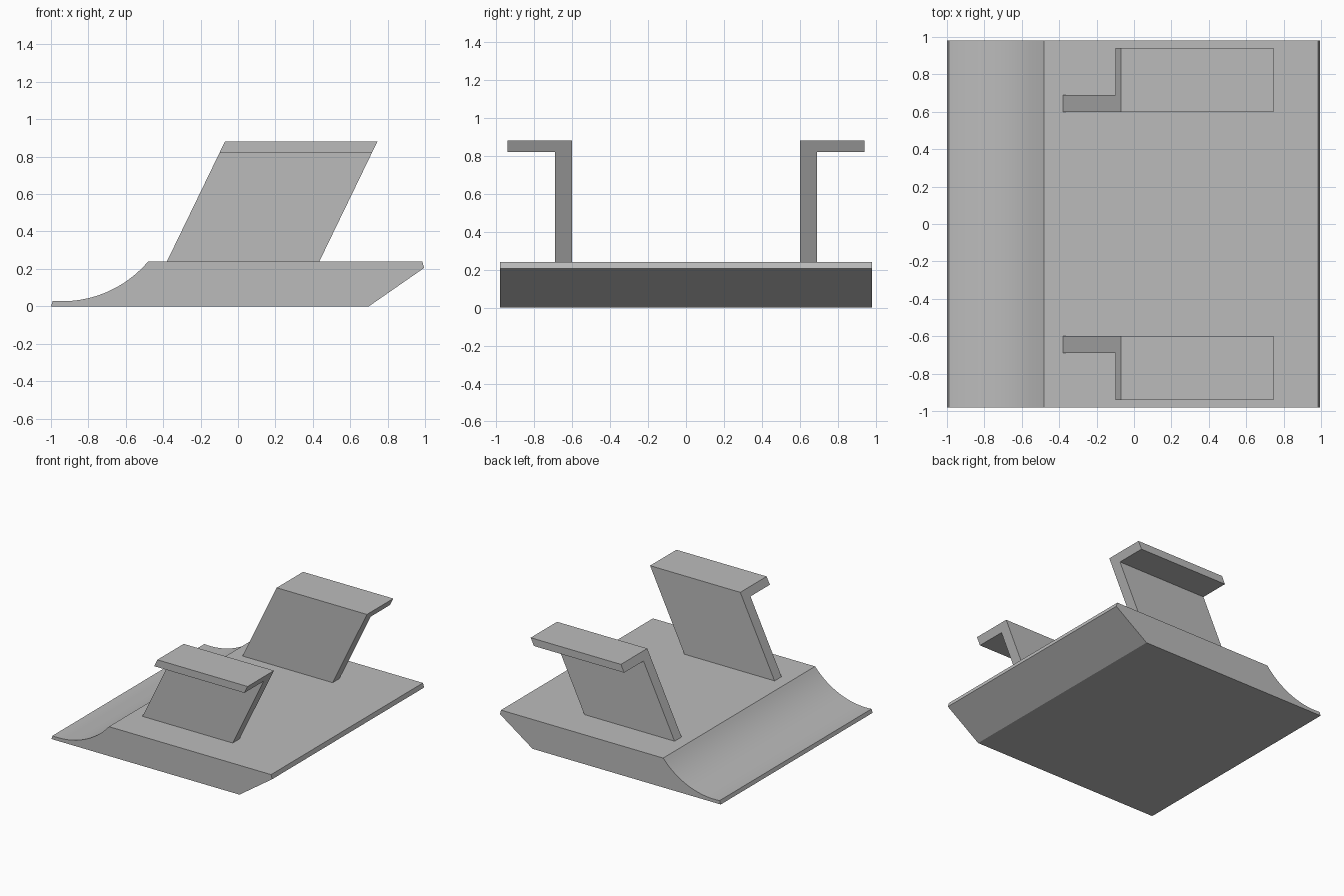
import bpy
import bmesh
import math
from mathutils import Vector

cube = bpy.data.objects.get("Cube")
if cube:
    bpy.data.objects.remove(cube, do_unlink=True)

grey = bpy.data.materials.new("plain grey")
grey.use_nodes = True
colour = (0.5, 0.5, 0.5, 1)
grey.diffuse_color = colour
grey.node_tree.nodes["Principled BSDF"].inputs["Base Color"].default_value = colour


def prism(name, outline, sweep):
    """Extrude a closed outline of 3D points along a sweep vector."""
    bm = bmesh.new()
    face = bm.faces.new([bm.verts.new(p) for p in outline])
    grown = bmesh.ops.extrude_face_region(bm, geom=[face], use_keep_orig=True)
    moved = [v for v in grown["geom"] if isinstance(v, bmesh.types.BMVert)]
    bmesh.ops.translate(bm, verts=moved, vec=Vector(sweep))
    bmesh.ops.recalc_face_normals(bm, faces=bm.faces)
    mesh = bpy.data.meshes.new(name)
    bm.to_mesh(mesh)
    bm.free()
    mesh.materials.append(grey)
    obj = bpy.data.objects.new(name, mesh)
    bpy.context.collection.objects.link(obj)
    return obj


# Base: slab with an undercut end and a concave ramp at the other end
half_depth, deck = 0.98, 0.24
radius, arc_x, arc_low = 0.603, -0.94, 0.027
end_angle = math.acos(1 - (deck - arc_low) / radius)
start_angle = math.asin((-0.99 - arc_x) / radius)
steps = 20
side = [(-1, 0), (0.70, 0), (0.995, 0.205), (0.985, deck)]
for i in range(steps + 1):
    a = end_angle + (start_angle - end_angle) * i / steps
    side.append((arc_x + radius * math.sin(a),
                 arc_low + radius * (1 - math.cos(a))))
base = prism("base", [(x, -half_depth, z) for x, z in side],
             (0, 2 * half_depth, 0))
bpy.ops.object.select_all(action="DESELECT")
base.select_set(True)
bpy.context.view_layer.objects.active = base
bpy.ops.object.shade_smooth_by_angle(angle=math.radians(20))

# Raked brackets: an upright wall with a lip pointing outwards
lean = 0.484
section = [(0.60, deck - 0.01), (0.60, 0.88), (0.94, 0.88),
           (0.94, 0.82), (0.69, 0.82), (0.69, deck - 0.01)]
for name, sign in (("front_bracket", -1), ("back_bracket", 1)):
    outline = [(-0.38 + lean * (z - deck), sign * y, z) for y, z in section]
    prism(name, outline, (0.815, 0, 0))
